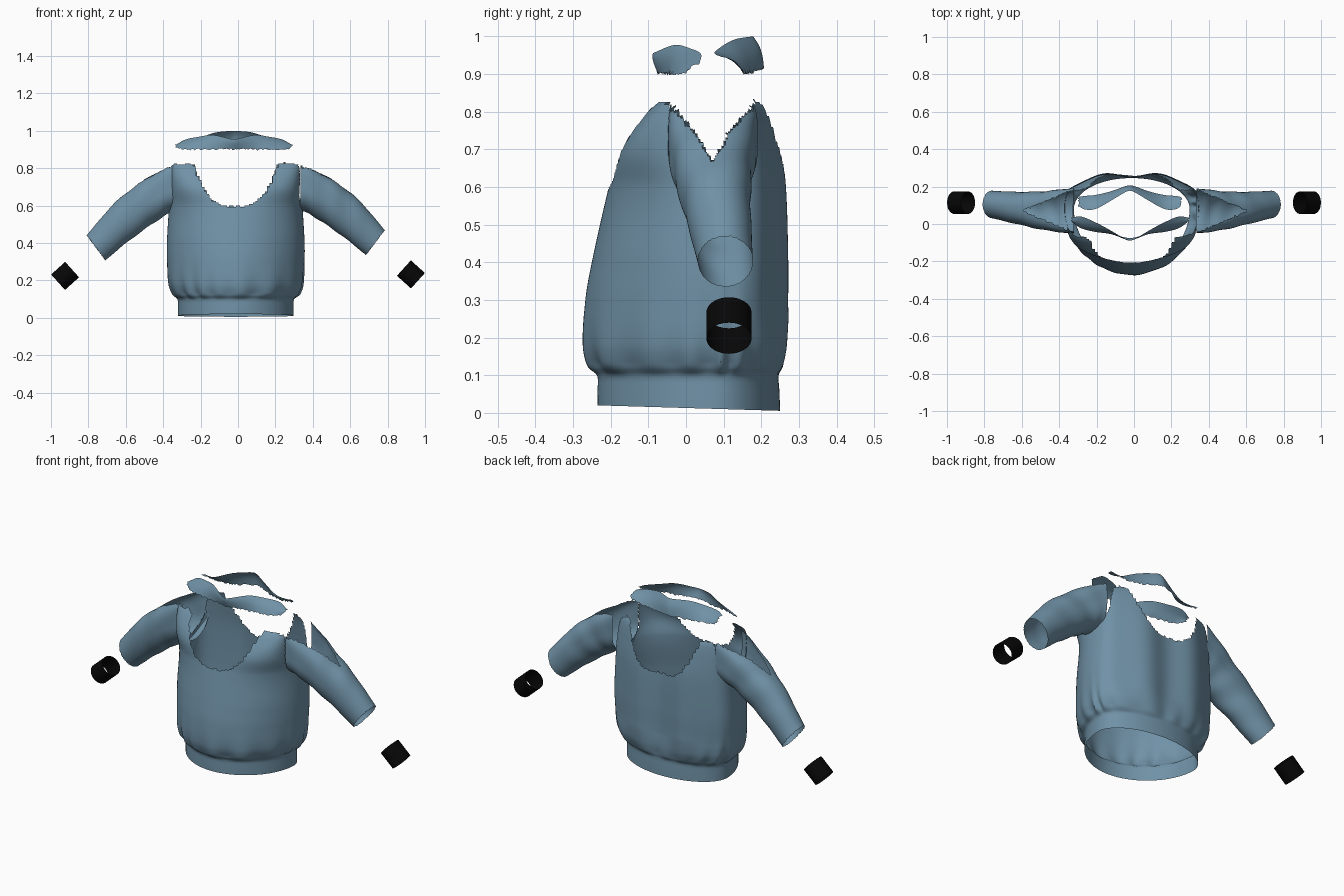
import bpy, bmesh, math, random

if "Cube" in bpy.data.objects:
    bpy.data.objects.remove(bpy.data.objects["Cube"])
random.seed(4)


def material(name, col):
    m = bpy.data.materials.new(name)
    m.diffuse_color = (*col, 1)
    m.use_nodes = True
    m.node_tree.nodes["Principled BSDF"].inputs["Base Color"].default_value = m.diffuse_color
    return m


BLUE = material("slate blue knit", (0.162, 0.287, 0.385))
BLACK = material("black rib", (0.002, 0.002, 0.002))


def curve(table, t):
    """Smooth interpolation through rows of (t, values...)."""
    n = len(table)
    t = max(table[0][0], min(table[-1][0], t))
    i = max(k for k in range(n - 1) if table[k][0] <= t)
    a, b = table[i], table[i + 1]
    h = b[0] - a[0]
    s = (t - a[0]) / h
    p, q = table[max(i - 1, 0)], table[min(i + 2, n - 1)]
    out = []
    for k in range(1, len(a)):
        m0 = (b[k] - p[k]) / (b[0] - p[0]) * h
        m1 = (q[k] - a[k]) / (q[0] - a[0]) * h
        out.append((2*s**3 - 3*s*s + 1) * a[k] + (s**3 - 2*s*s + s) * m0
                   + (3*s*s - 2*s**3) * b[k] + (s**3 - s*s) * m1)
    return out


def surface(name, rows, mat, closed=True, cut=None, flip=False):
    """Skin a grid of points, dropping the points for which cut() is true."""
    bm = bmesh.new()
    grid = [[bm.verts.new(p) for p in r] for r in rows]
    n = len(rows[0])
    for r, s in zip(grid, grid[1:]):
        for j in range(n if closed else n - 1):
            k = (j + 1) % n
            f = bm.faces.new((r[j], r[k], s[k], s[j]))
            if flip:
                f.normal_flip()
    if cut:
        bmesh.ops.delete(bm, geom=[v for v in bm.verts if cut(*v.co)], context='VERTS')
    me = bpy.data.meshes.new(name)
    bm.to_mesh(me)
    bm.free()
    me.materials.append(mat)
    ob = bpy.data.objects.new(name, me)
    bpy.context.collection.objects.link(ob)
    bpy.ops.object.select_all(action='DESELECT')
    ob.select_set(True)
    bpy.context.view_layer.objects.active = ob
    bpy.ops.object.shade_smooth_by_angle(angle=math.radians(40))
    return ob


def squircle(a, p):
    """Point on a unit superellipse, p = 2 is a circle."""
    c, s = math.cos(a), math.sin(a)
    r = (abs(c) ** p + abs(s) ** p) ** (-1 / p)
    return c * r, s * r


def jag(a=0.007):
    return random.uniform(-a, a)


# Torso with hem band: height, half width, front y, back y, squareness front and back
BODY = [(0.0, .31, -.235, .25, 1.95, 2.0), (.06, .31, -.235, .248, 1.95, 2.0),
        (.10, .312, -.236, .246, 1.95, 2.05), (.12, .333, -.255, .255, 1.93, 2.2),
        (.18, .358, -.272, .265, 1.92, 2.5), (.3, .367, -.267, .265, 1.92, 2.7),
        (.4, .368, -.25, .265, 1.95, 2.8), (.6, .357, -.205, .258, 2.2, 3),
        (.7, .352, -.178, .244, 3.2, 3.2), (.8, .352, -.105, .222, 4.6, 3.3),
        (.84, .352, -.058, .198, 5, 3.3)]
XC, YC, N = -.012, .08, 192


def torso_point(z, a):
    w, yf, yb, pf, pb = curve(BODY, z)
    x, y = squircle(a, pf if math.sin(a) < 0 else pb)
    # gathers above the hem, long folds down the back
    g = 0
    if z > .1:
        k = min(1, (z - .1) / .03) * math.exp(-(z - .1) / .07)
        g = .045 * k * math.sin(17 * a + 2 * math.sin(3 * a)) * (.7 + .3 * math.sin(5 * a + 1))
    back = max(0, y)
    x *= w * (1 + g)
    y *= ((yb - YC) if y > 0 else (YC - yf)) * (1 + g)
    if z > .1:
        y -= .011 * min(1, (z - .1) / .15) * back * math.cos(2 * math.pi * x / .29)
    y += YC
    if z < .001:
        z = .013 - .03 * y
    return x + XC, y, z


def torso_cut(x, y, z):
    x -= XC
    neck = .6 + .2 * (abs(x) / .21) ** 3 + jag()
    if z > min(neck, .83 + jag()):
        return True
    if abs(x) > .27:                                   # armholes
        d = abs(y - .071) / .107
        return d < 1 and (z > .7 or d * d + ((z - .7) / .115) ** 2 < 1)
    return False


heights = [0, .03, .06, .08, .09, .1] + [.106 + .0075 * i for i in range(99)]
surface("torso", [[torso_point(z, 2 * math.pi * j / N) for j in range(N)] for z in heights],
        BLUE, cut=torso_cut)

# Sleeves: t, top x, top z, bottom x, bottom z, centre y, half depth, squareness
SLEEVE = [(0, .315, .845, .325, .575, .072, .12, 6), (.15, .385, .81, .36, .566, .07, .116, 4.5),
          (.4, .52, .73, .43, .525, .072, .102, 2.8),
          (.7, .655, .62, .557, .438, .086, .086, 2.2), (1, .785, .468, .685, .335, .105, .073, 2)]


def sleeve_point(t, a, side):
    tx, tz, bx, bz, yc, yh, p = curve(SLEEVE, t)
    wr = 1 + .02 * math.sin(math.pi * t) * math.sin(22 * t + 2 * a)
    c, s = squircle(a, p if math.cos(a) > 0 else 2 + (p - 2) * .2 * (1 + math.cos(a)))
    x = (tx + bx) / 2 + c * wr * (tx - bx) / 2
    z = (tz + bz) / 2 + c * wr * (tz - bz) / 2
    if side < 0:                                       # left arm hangs slightly lower
        x, z = x + .025 * t, z - .028 * t
    return side * x, yc + s * wr * yh, z


def sleeve_cut(x, y, z):
    shift = .012 if x < 0 else 0
    x = abs(x) + shift
    top = z > 1.02 - .78 * x or (x < .36 and z > .72)  # upper half of the tube
    shoulder = abs(y - .07) < .112 * (.6 - x) / .27 + jag(.004)
    inside = x < .332 or (x < .345 and z > .83 + jag())
    return (top and x < .6 and shoulder and abs(y - .071) < .109) or inside


for side, tag in ((1, "right"), (-1, "left")):
    rows = [[sleeve_point(i / 90 + (jag(.006) if i == 90 else 0), 2 * math.pi * j / 120, side)
             for j in range(120)] for i in range(91)]
    surface("sleeve_" + tag, rows, BLUE, cut=sleeve_cut, flip=side > 0)

    # Loose rib cuff, an open tube on a slanted axis
    cz = .232 if side > 0 else .224
    ax, az = math.cos(math.radians(42)), math.sin(math.radians(42))
    rows = []
    for i in range(5):
        d = (i / 4 - .5) * .101
        rows.append([(side * (.9245 + ax * d + az * .0555 * math.cos(a)),
                      .114 + .06 * math.sin(a), cz - az * d + ax * .0555 * math.cos(a))
                     for a in (2 * math.pi * j / 48 for j in range(48))])
    surface("cuff_" + tag, rows, BLACK, flip=side > 0)

# Collar pieces: |x|, top y, top z, bottom y, bottom z
FRONT = [(0, -.088, .955, -.075, .902), (.1, -.03, .977, -.052, .9), (.18, .01, .968, -.042, .9),
         (.26, .04, .952, -.022, .9), (.31, .035, .925, .01, .907)]
BACK = [(0, .178, 1.0, .207, .917), (.09, .125, .99, .175, .905), (.18, .08, .962, .155, .903),
        (.24, .078, .952, .15, .908), (.275, .095, .945, .145, .915)]


def collar(name, table, bulge, flip):
    rows = []
    end = table[-1][0]
    for i in range(9):
        v = i / 8
        row = []
        for j in range(81):
            x = (j / 40 - 1) * end
            ty, tz, by, bz = curve(table, math.sqrt(x * x + .0004) - .02 * (1 - abs(x) / end))
            b = math.sin(math.pi * v)
            z = tz + (bz - tz) * v + .006 * b
            if i == 8:
                z += jag(.005)
            if j in (0, 80):
                x += jag(.006)
            row.append((x - .022, ty + (by - ty) * v + bulge * b, z))
        rows.append(row)
    surface(name, rows, BLUE, closed=False, flip=flip)


collar("collar_front", FRONT, -.006, True)
collar("collar_back", BACK, .006, False)
